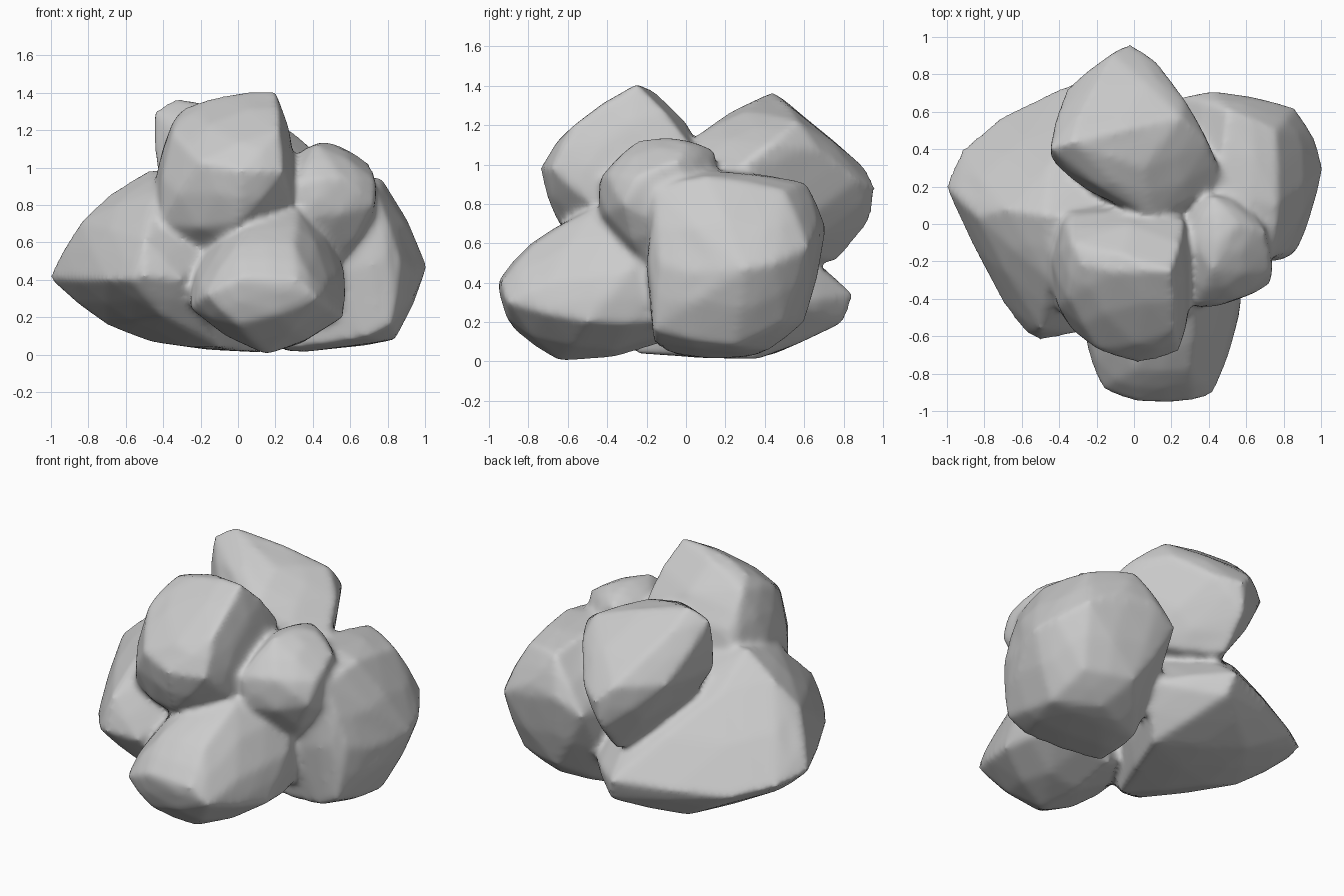
import bpy, bmesh

pile = bmesh.new()


def rock(corners, bulge=0.2):
    """Boulder: convex hull around its main corners, slightly rounded, added to the pile."""
    bm = bmesh.new()
    for c in corners:
        bm.verts.new(c)
    bmesh.ops.convex_hull(bm, input=bm.verts[:])
    loose = [v for v in bm.verts if not v.link_faces]
    bmesh.ops.delete(bm, geom=loose, context='VERTS')
    bmesh.ops.recalc_face_normals(bm, faces=bm.faces[:])
    bm.normal_update()
    bmesh.ops.subdivide_edges(bm, edges=bm.edges[:], cuts=1, smooth=bulge,
                              use_grid_fill=True)
    tmp = bpy.data.meshes.new("tmp")
    bm.to_mesh(tmp)
    bm.free()
    pile.from_mesh(tmp)
    bpy.data.meshes.remove(tmp)


# large boulder on the left, running under the pile to the back
rock([
    (-1.01, .2, .41), (-.92, .4, .36), (-.93, .15, .56), (-.84, .04, .71), (-.72, .57, .3),
    (-.68, .08, .86), (-.47, .05, .99), (-.45, .3, .8), (-.38, .68, .32), (-.06, .85, .34),
    (-.03, .8, .2), (-.4, .55, .1), (-.7, .1, .16), (-.47, .1, .07), (.15, .35, .01),
    (-.7, -.42, .4), (-.58, -.58, .4), (-.5, -.62, .42), (-.3, -.58, .4), (-.5, -.56, .62),
    (-.45, -.3, .87), (-.4, -.45, .2), (-.1, -.25, .04), (0, .5, .6), (.1, 0, .9),
    (.3, .5, .3)], 0.1)

# tall boulder on the right
rock([
    (1.01, .3, .47), (.97, .45, .5), (.94, .03, .45), (.87, -.14, .5), (.82, -.17, .16),
    (.74, -.16, .88), (.77, .1, .94), (.45, .15, .97), (.76, .5, .87), (.86, .62, .58),
    (.5, .61, .91), (.65, .67, .7), (.42, .71, .68), (.26, .68, .6), (.84, .25, .08),
    (.8, .5, .2), (.6, .42, .06), (.5, .6, .2), (.5, .3, .03), (.25, .3, .03),
    (.68, -.16, .09), (.22, -.03, .03), (.35, -.13, .8), (.2, .05, .5)], 0.15)

# low boulder at the front
rock([
    (.02, -.95, .41), (.32, -.94, .4), (.42, -.91, .3), (-.17, -.88, .32),
    (-.26, -.63, .25), (-.22, -.55, .45), (.15, -.64, 0), (0, -.87, .16),
    (.56, -.5, .2), (.48, -.7, .4), (.57, -.3, .45), (0, -.78, .59), (.3, -.78, .59),
    (.1, -.57, .73), (.32, -.46, .78), (-.1, -.35, .65), (-.2, -.2, .3),
    (.1, -.1, .1), (.5, -.1, .2), (.45, -.1, .7)])

# small stone wedged at the right
rock([
    (.45, -.1, 1.14), (.42, -.25, 1.12), (.42, .15, 1.07), (.56, 0, 1.11), (.3, -.05, 1.06),
    (.6, .1, .95), (.7, -.04, 1.02), (.74, -.25, .93), (.73, -.32, .8), (.55, -.4, .95),
    (.33, -.44, .92), (.35, -.44, .73), (.5, -.2, .45), (.22, .1, .8), (.65, .08, .6)])

# upper stone facing the front
rock([
    (.2, -.25, 1.41), (-.1, -.25, 1.38), (-.28, -.22, 1.32), (-.33, -.1, 1.27),
    (-.35, -.4, 1.19), (.22, -.57, 1.2), (-.2, -.67, 1.03), (.02, -.74, .98),
    (.24, -.68, .98), (.3, -.3, 1), (.29, -.45, .78), (0, -.65, .7), (-.15, -.45, .57),
    (-.41, -.45, .69), (-.44, -.2, .95), (-.38, .08, .85), (-.33, .05, 1.06),
    (.27, .02, 1.1), (.15, .1, .65)])

# upper stone at the back
rock([
    (-.33, .44, 1.37), (-.45, .4, 1.3), (-.2, .42, 1.34), (-.3, .58, 1.26),
    (-.43, .33, .97), (-.36, .72, .98), (-.02, .96, .88), (-.12, .91, .98),
    (-.05, .93, .7), (.12, .87, .92), (.27, .67, 1.08), (.25, .57, 1.22), (.4, .43, 1.1),
    (.48, .23, .95), (.28, .05, .92), (.1, .03, 1.13), (-.25, .18, 1.1), (.05, .3, 1.27),
    (-.05, .76, .5), (.3, .4, .6), (-.2, .4, .6), (0, .1, .6)], 0.12)

# merge the boulders into one skin with softened seams
me = bpy.data.meshes.new("rock_pile")
pile.to_mesh(me)
pile.free()
ob = bpy.data.objects.new("rock_pile", me)
bpy.context.collection.objects.link(ob)
remesh = ob.modifiers.new("fuse", 'REMESH')
remesh.mode = 'VOXEL'
remesh.voxel_size = 0.02
remesh.use_smooth_shade = True
soften = ob.modifiers.new("soften", 'SMOOTH')
soften.factor = 0.5
soften.iterations = 8
